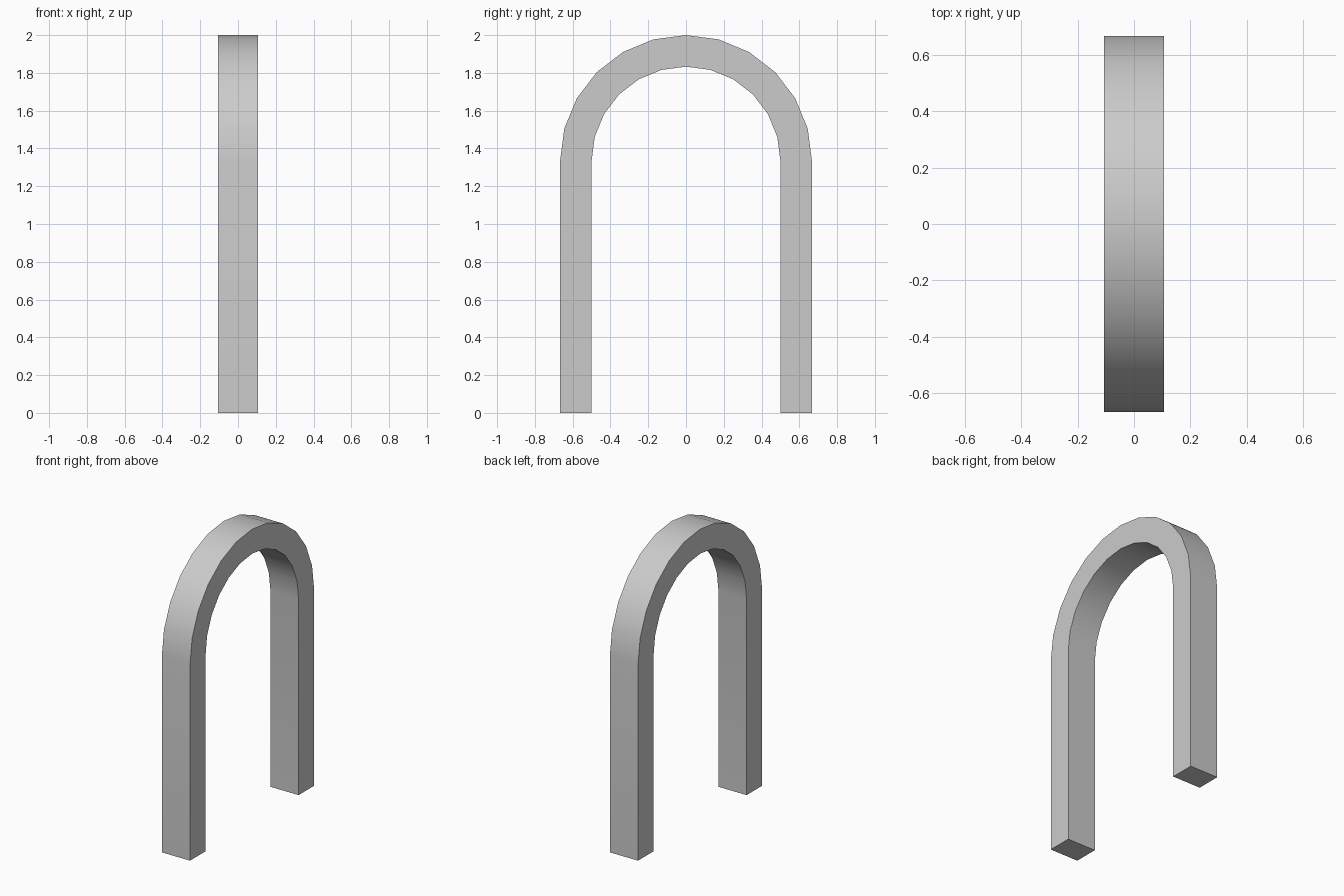
import bpy, bmesh, math

if "Cube" in bpy.data.objects:
    bpy.data.objects.remove(bpy.data.objects["Cube"])

OUTER, INNER, SPRING, HALF_DEPTH, SEGMENTS = 0.667, 0.5, 1.333, 0.106, 12


def arch_line(radius):
    """Leg foot, half circle, leg foot in the YZ plane."""
    arc = [(radius * math.cos(math.pi * i / SEGMENTS),
            SPRING + radius * math.sin(math.pi * i / SEGMENTS))
           for i in range(SEGMENTS + 1)]
    return [(radius, 0.0)] + arc + [(-radius, 0.0)]


# Arch: bridge outer and inner outlines, then extrude across x
bm = bmesh.new()
rows = [[bm.verts.new((-HALF_DEPTH, y, z)) for y, z in arch_line(r)]
        for r in (OUTER, INNER)]
outer, inner = rows
for i in range(len(outer) - 1):
    bm.faces.new((outer[i], outer[i + 1], inner[i + 1], inner[i]))
result = bmesh.ops.extrude_face_region(bm, geom=bm.faces[:], use_keep_orig=True)
moved = [g for g in result["geom"] if isinstance(g, bmesh.types.BMVert)]
bmesh.ops.translate(bm, verts=moved, vec=(2 * HALF_DEPTH, 0, 0))
bmesh.ops.recalc_face_normals(bm, faces=bm.faces[:])

mesh = bpy.data.meshes.new("arch")
bm.to_mesh(mesh)
bm.free()
arch = bpy.data.objects.new("arch", mesh)
bpy.context.collection.objects.link(arch)

# Smooth curve with sharp front and back edges
bpy.context.view_layer.objects.active = arch
arch.select_set(True)
bpy.ops.object.shade_smooth_by_angle(angle=math.radians(30))
